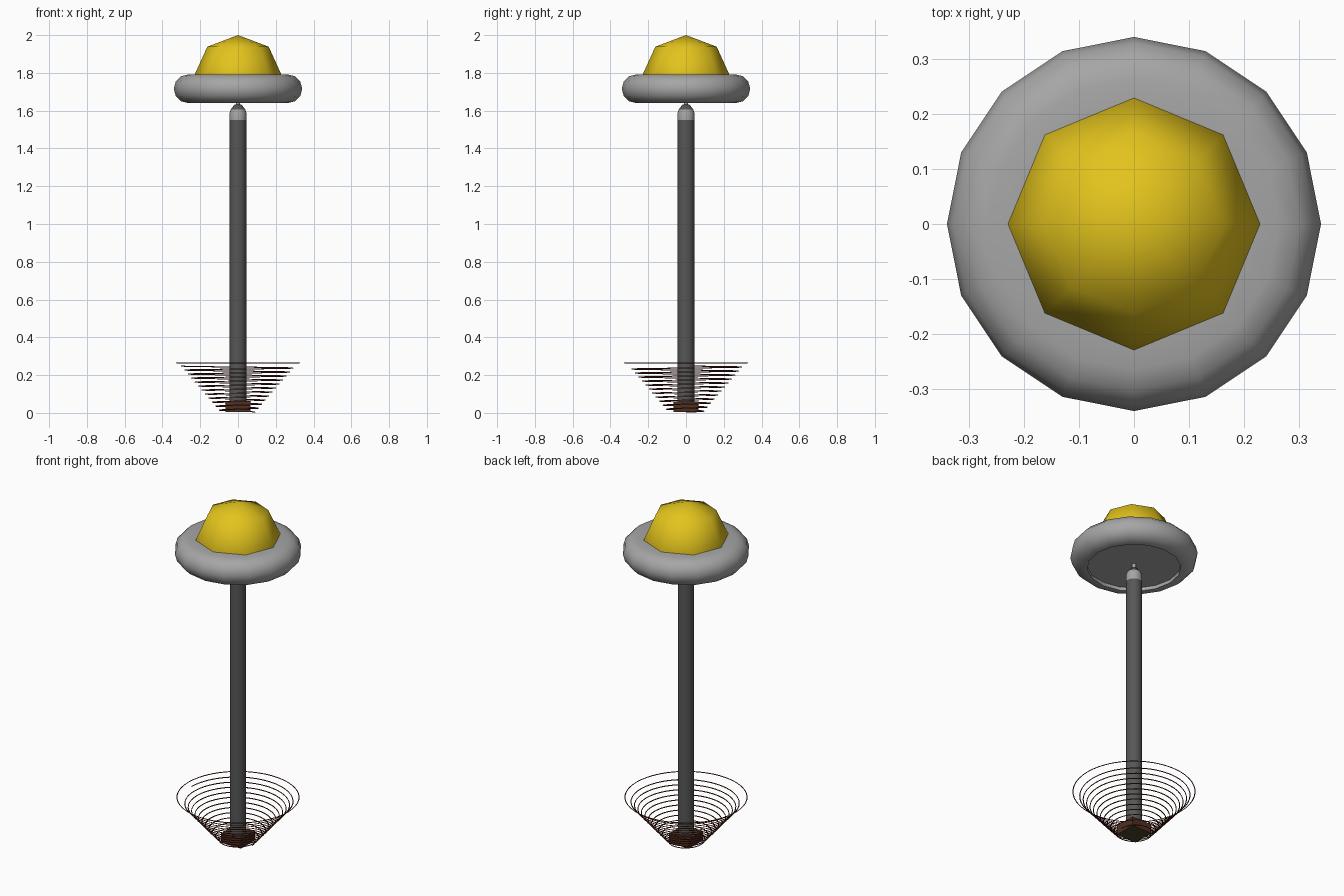
import bpy, bmesh
from math import sin, cos, pi, radians

cube = bpy.data.objects.get("Cube")
if cube:
    bpy.data.objects.remove(cube, do_unlink=True)


def material(name, rgb):
    m = bpy.data.materials.new(name)
    m.use_nodes = True
    m.diffuse_color = (*rgb, 1)
    m.node_tree.nodes["Principled BSDF"].inputs["Base Color"].default_value = (*rgb, 1)
    return m


yellow = material("yellow", (0.77, 0.55, 0.012))
light_grey = material("light grey", (0.38, 0.38, 0.38))
dark_grey = material("dark grey", (0.095, 0.095, 0.095))
earth_brown = material("earth brown", (0.08, 0.028, 0.014))
olive = material("dark olive", (0.065, 0.05, 0.022))
red_brown = material("red brown", (0.12, 0.022, 0.014))


def finish(bm, name, mats, smooth=60):
    mesh = bpy.data.meshes.new(name)
    bm.to_mesh(mesh)
    bm.free()
    for mat in mats:
        mesh.materials.append(mat)
    ob = bpy.data.objects.new(name, mesh)
    bpy.context.collection.objects.link(ob)
    if smooth:
        bpy.ops.object.select_all(action="DESELECT")
        ob.select_set(True)
        bpy.context.view_layer.objects.active = ob
        bpy.ops.object.shade_smooth_by_angle(angle=radians(smooth))


def lathe(name, profile, sides, mat):
    """Spin (radius, height) points, listed bottom to top on the outside."""
    bm = bmesh.new()
    rings = []
    for r, z in profile:
        if r == 0:
            rings.append([bm.verts.new((0, 0, z))] * sides)
        else:
            rings.append([bm.verts.new((r * cos(2 * pi * i / sides),
                                        r * sin(2 * pi * i / sides), z))
                          for i in range(sides)])
    for low, high in zip(rings, rings[1:]):
        for i in range(sides):
            j = (i + 1) % sides
            bm.faces.new(list(dict.fromkeys((low[i], low[j], high[j], high[i]))))
    finish(bm, name, [mat])


def dome(radius, height, base=1.79):
    """Half a coarse ball on a short hidden skirt."""
    c = cos(pi / 4)
    return [(radius * 0.9, base - 0.1), (radius, base),
            (radius * c, base + height * c), (0, base + height)]


# Lamp: low-poly dome with a thin outer shell
lathe("lamp_dome", dome(0.21, 0.192), 8, yellow)
lathe("lamp_shell", dome(0.23, 0.21), 8, yellow)

# Float: rounded rim, flat top, shallow recess underneath
rim = [(0.264 + 0.076 * cos(a * pi / 6), 1.716 + 0.076 * sin(a * pi / 6))
       for a in range(-3, 4)]
lathe("float_ring", [(0, 1.66), (0.25, 1.66), (0.25, 1.64), *rim, (0.2, 1.792), (0, 1.792)],
      16, light_grey)

# Pole with a light collar, dark pointed tip and small pin
lathe("pole", [(0, 0.02), (0.044, 0.02), (0.044, 1.55), (0, 1.55)], 16, dark_grey)
lathe("pole_collar", [(0.044, 1.55), (0.044, 1.59), (0.038, 1.607), (0, 1.607)], 16, light_grey)
lathe("pole_tip", [(0.038, 1.607), (0.018, 1.633), (0, 1.633)], 16, dark_grey)
lathe("tip_pin", [(0.011, 1.63), (0.011, 1.66)], 16, light_grey)

# Base block with an olive underside
bm = bmesh.new()
bmesh.ops.create_cube(bm, size=1)
bmesh.ops.scale(bm, vec=(0.13, 0.13, 0.055), verts=bm.verts)
bmesh.ops.translate(bm, vec=(0, 0, 0.0325), verts=bm.verts)
for face in bm.faces:
    face.material_index = 1 if face.normal.z < -0.5 else 0
finish(bm, "base_block", [earth_brown, olive], smooth=0)


def wire(name, points, cyclic=False):
    curve = bpy.data.curves.new(name, "CURVE")
    curve.dimensions = "3D"
    curve.bevel_depth = 0.0028
    curve.bevel_resolution = 0
    spline = curve.splines.new("POLY")
    spline.points.add(len(points) - 1)
    for p, co in zip(spline.points, points):
        p.co = (*co, 1)
    spline.use_cyclic_u = cyclic
    curve.materials.append(red_brown)
    bpy.context.collection.objects.link(bpy.data.objects.new(name, curve))


def around(radius, angle, z):
    return radius * cos(angle), radius * sin(angle), z


# Conical spring around the foot, ending in a level top ring
turns, steps = 11.5, 48
count = int(turns * steps)
wire("spring_coil", [around(0.09 + 0.21 * i / count, 2 * pi * i / steps,
                            0.004 + 0.244 * i / count) for i in range(count + 1)])
wire("spring_top_ring", [around(0.325, 2 * pi * i / steps, 0.265) for i in range(steps)],
     cyclic=True)
